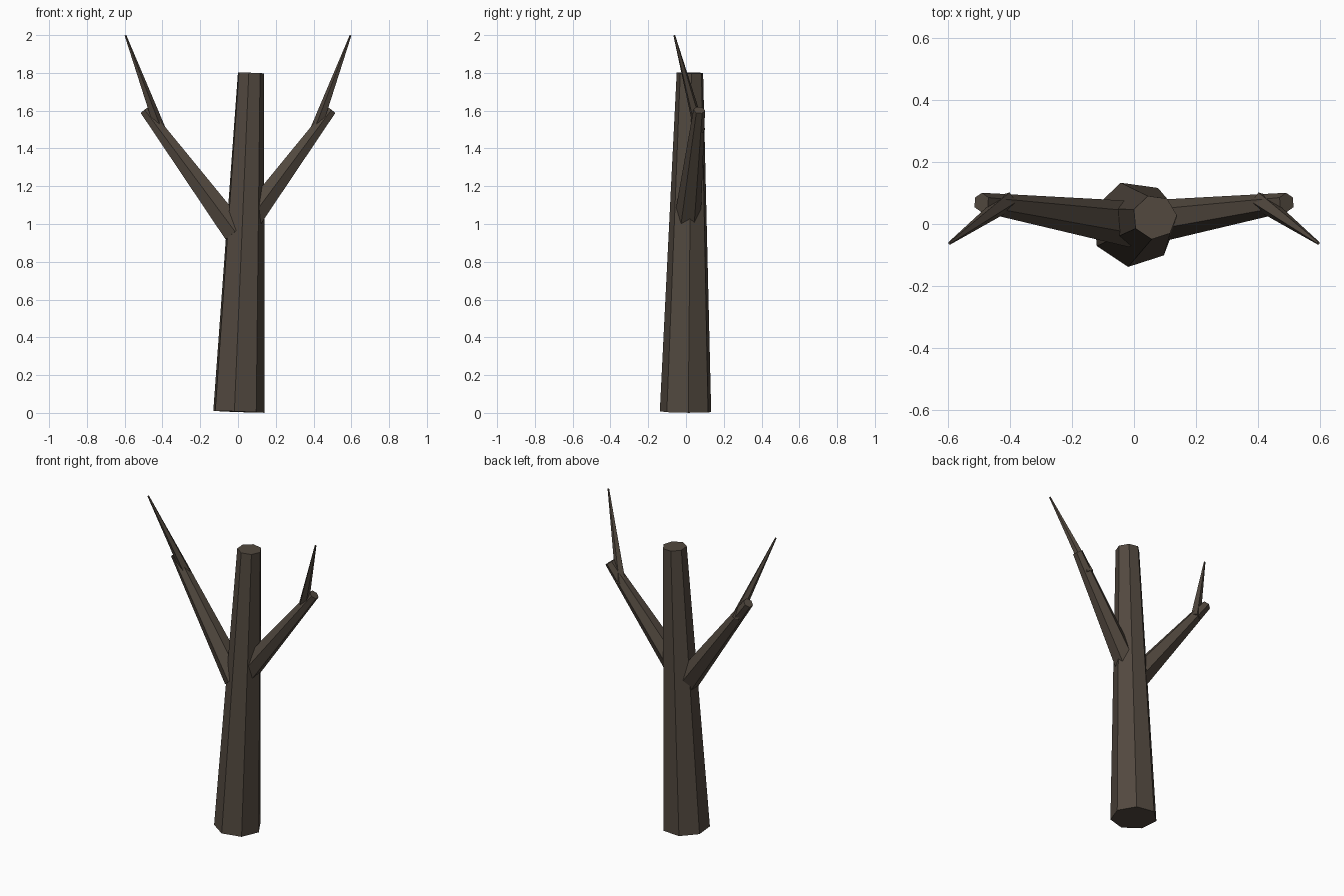
import bpy, bmesh
from math import cos, sin, tau, radians
from mathutils import Vector

if "Cube" in bpy.data.objects:
    bpy.data.objects.remove(bpy.data.objects["Cube"])

bark = bpy.data.materials.new("bark")
bark.diffuse_color = (0.085, 0.066, 0.05, 1)
bark.use_nodes = True
bark.node_tree.nodes["Principled BSDF"].inputs["Base Color"].default_value = bark.diffuse_color


def limb(name, start, end, r0, r1, sides, ref, phase=0):
    """Closed tapered prism from start to end; ref sets where the ring begins."""
    start, end, ref = Vector(start), Vector(end), Vector(ref)
    axis = (end - start).normalized()
    u = (ref - axis * ref.dot(axis)).normalized()
    v = axis.cross(u)
    bm = bmesh.new()
    rings = []
    for centre, r in ((start, r0), (end, r1)):
        angles = [radians(phase) + tau * i / sides for i in range(sides)]
        rings.append([bm.verts.new(centre + (u * cos(a) + v * sin(a)) * r) for a in angles])
    low, high = rings
    for i in range(sides):
        j = (i + 1) % sides
        bm.faces.new((low[i], low[j], high[j], high[i]))
    bm.faces.new(low[::-1])
    bm.faces.new(high)
    bmesh.ops.recalc_face_normals(bm, faces=bm.faces)
    mesh = bpy.data.meshes.new(name)
    bm.to_mesh(mesh)
    bm.free()
    mesh.materials.append(bark)
    obj = bpy.data.objects.new(name, mesh)
    bpy.context.collection.objects.link(obj)
    return obj


# Leaning seven-sided trunk
limb("trunk", (0, 0, 0.006), (0.067, 0.022, 1.8), 0.14, 0.072, 7, (1, 0, 0), 5)

# Mirrored branches, each with a thin pointed twig
for side, s in (("left", -1), ("right", 1)):
    limb(f"{side}_branch", (0.012 * s, 0, 0.955), (0.493 * s, 0.07, 1.603),
         0.075, 0.031, 6, (0, 1, 0))
    limb(f"{side}_twig", (0.41 * s, 0.073, 1.49), (0.596 * s, -0.062, 1.998),
         0.032, 0.005, 5, (-0.186 * s, 0.135, 0), 36)
